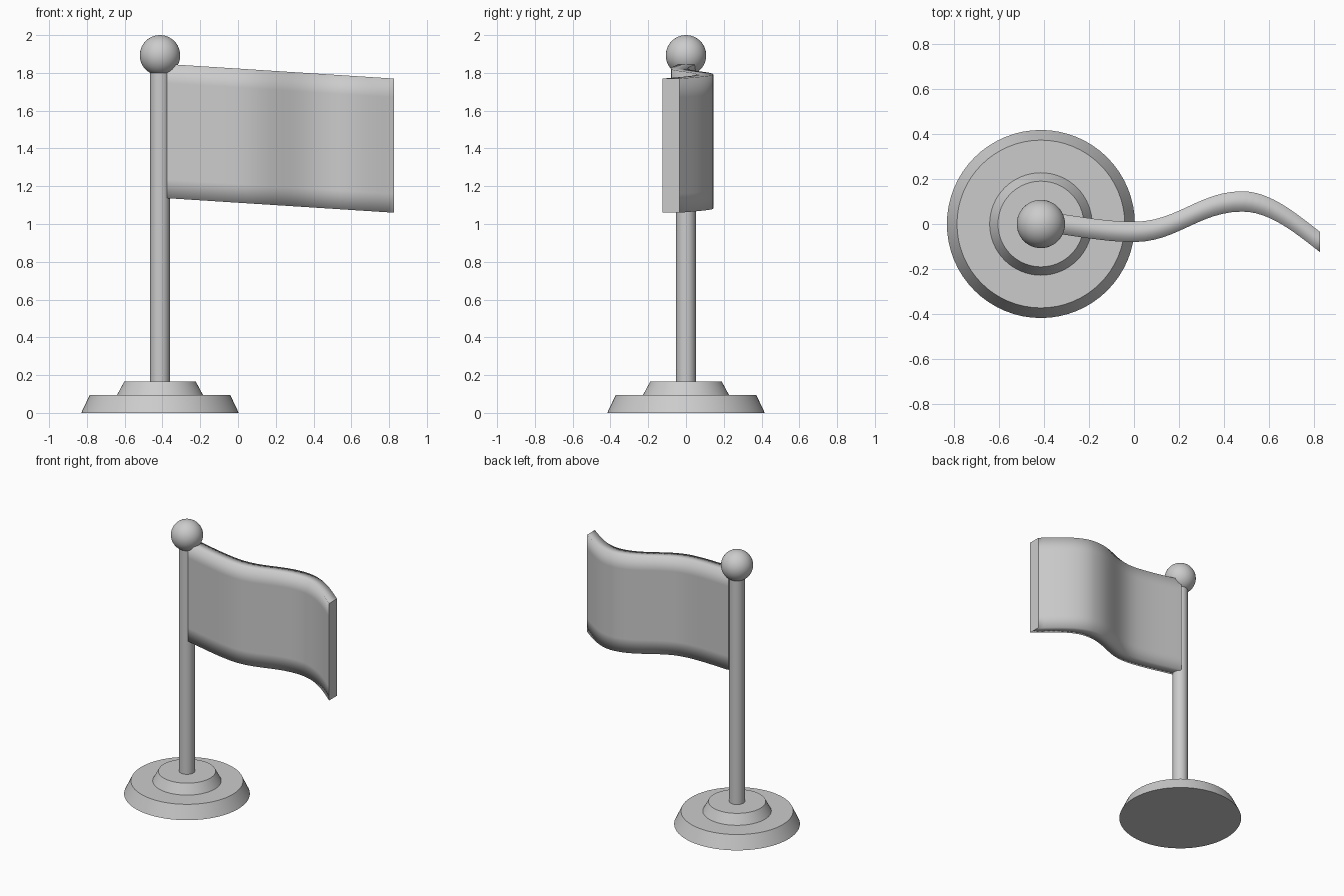
import bpy
import bmesh
from math import radians
from mathutils import Vector
from mathutils.geometry import interpolate_bezier

if "Cube" in bpy.data.objects:
    bpy.data.objects.remove(bpy.data.objects["Cube"])

CX = -0.413  # pole axis


def cone(name, r1, r2, z0, z1, sides=64):
    bpy.ops.mesh.primitive_cone_add(vertices=sides, radius1=r1, radius2=r2, depth=z1 - z0,
                                    location=(CX, 0, (z0 + z1) / 2))
    ob = bpy.context.object
    ob.name = name
    bpy.ops.object.shade_smooth_by_angle(angle=radians(30))
    return ob


# stepped round base and pole
cone("base_lower", 0.417, 0.372, 0.0, 0.095)
cone("base_upper", 0.23, 0.19, 0.09, 0.165)
cone("pole", 0.052, 0.052, 0.15, 1.84, 48)

# ball on top of the pole
bpy.ops.mesh.primitive_uv_sphere_add(segments=48, ring_count=24, radius=0.107,
                                     location=(CX, 0, 1.893))
bpy.context.object.name = "ball_finial"
bpy.ops.object.shade_smooth()

# waving flag: a thick rectangular section swept along an S curve
waves = [
    ((-0.38, 0.008), (-0.24, -0.012), (-0.12, -0.035), (0.0, -0.035)),
    ((0.0, -0.035), (0.19, -0.035), (0.29, 0.10), (0.48, 0.10)),
    ((0.48, 0.10), (0.60, 0.10), (0.71, 0.01), (0.825, -0.08)),
]
path = []
for w in waves:
    pts = interpolate_bezier(*[Vector((x, y, 0)) for x, y in w], 13)
    path += pts if not path else pts[1:]

HALF = 0.045     # half thickness, measured along y
HEIGHT = 0.71
heights = [0.0, 0.1, HEIGHT / 2, HEIGHT - 0.1, HEIGHT]
section = [(-HALF, h) for h in heights] + [(HALF, h) for h in reversed(heights)]

bm = bmesh.new()
rings = []
for p in path:
    z = 1.137 - 0.064 * (p.x + 0.38)   # flag droops towards its free end
    rings.append([bm.verts.new((p.x, p.y + dy, z + h)) for dy, h in section])
n = len(section)
for a, b in zip(rings, rings[1:]):
    for i in range(n):
        j = (i + 1) % n
        bm.faces.new((a[i], b[i], b[j], a[j])).smooth = True
for end in (rings[0], rings[-1]):
    bm.faces.new(end)                  # flat end caps
bmesh.ops.recalc_face_normals(bm, faces=bm.faces)
mesh = bpy.data.meshes.new("flag")
bm.to_mesh(mesh)
bm.free()
bpy.context.collection.objects.link(bpy.data.objects.new("flag", mesh))
